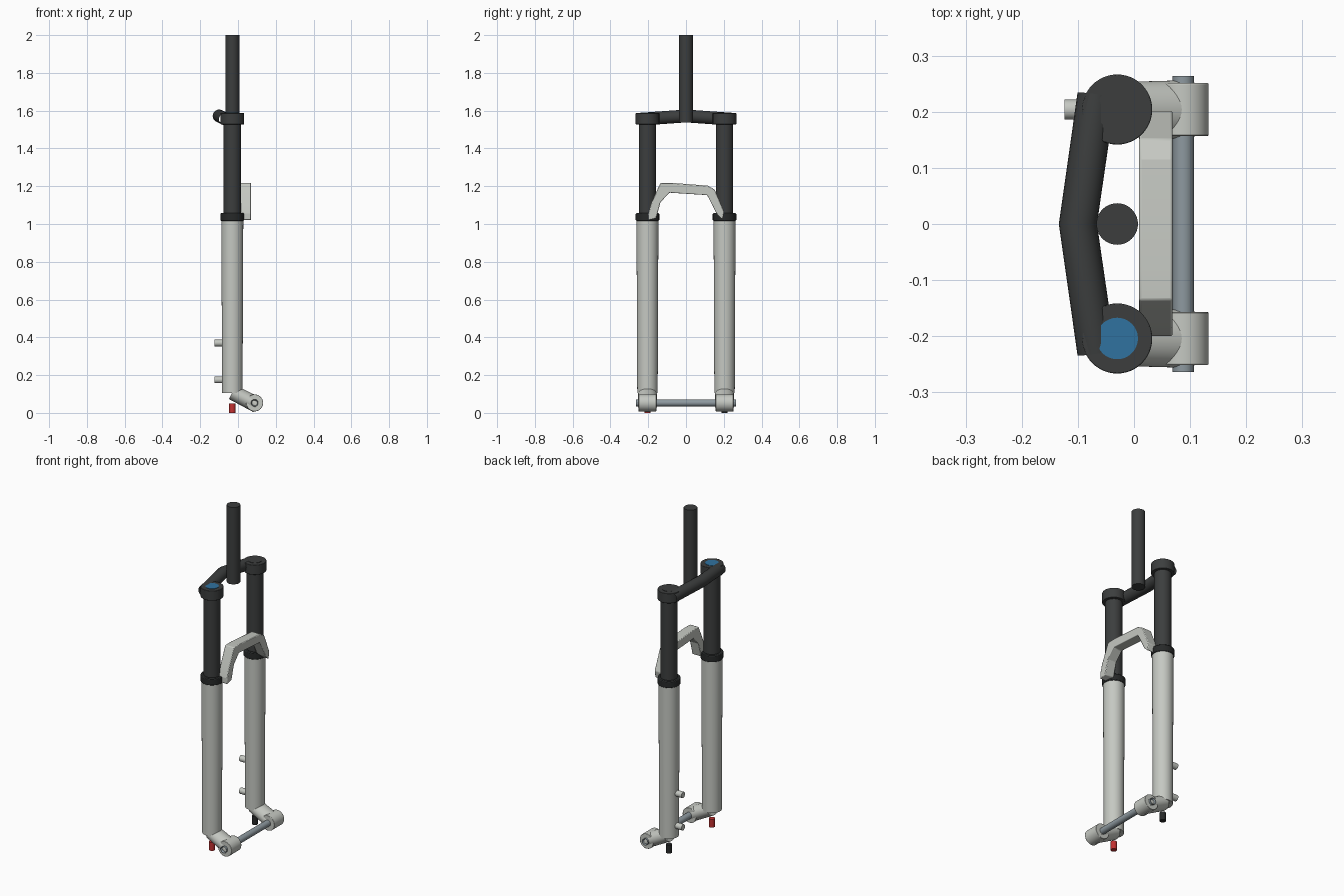
import bpy, bmesh
from math import radians
from mathutils import Vector, Matrix

if "Cube" in bpy.data.objects:
    bpy.data.objects.remove(bpy.data.objects["Cube"])


def material(name, rgb):
    m = bpy.data.materials.new(name)
    m.diffuse_color = (*rgb, 1)
    m.use_nodes = True
    m.node_tree.nodes["Principled BSDF"].inputs["Base Color"].default_value = m.diffuse_color
    return m


DARK = material("dark", (0.045, 0.048, 0.048))
BLACK = material("black", (0.02, 0.022, 0.022))
SILVER = material("silver", (0.56, 0.58, 0.54))
STEEL = material("steel", (0.27, 0.32, 0.35))
BLUE = material("blue", (0.03, 0.17, 0.35))
RED = material("red", (0.55, 0.03, 0.03))


def finish(name, bm, mat):
    bmesh.ops.recalc_face_normals(bm, faces=bm.faces)
    me = bpy.data.meshes.new(name)
    bm.to_mesh(me)
    bm.free()
    me.materials.append(mat)
    me.shade_smooth()
    me.set_sharp_from_angle(angle=radians(35))
    ob = bpy.data.objects.new(name, me)
    bpy.context.collection.objects.link(ob)
    return ob


def rod(name, a, b, r1, mat, r2=None, widen=1.0, sides=48, bevel=0.0):
    """Cylinder or cone from a to b; widen stretches it along y about a."""
    a, b = Vector(a), Vector(b)
    d = b - a
    bm = bmesh.new()
    bmesh.ops.create_cone(bm, cap_ends=True, segments=sides, radius1=r1,
                          radius2=r1 if r2 is None else r2, depth=d.length)
    rot = d.to_track_quat('Z', 'Y').to_matrix().to_4x4()
    bm.transform(Matrix.Translation((a + b) / 2)
                 @ Matrix.Diagonal((1, widen, 1, 1)) @ rot)
    ob = finish(name, bm, mat)
    if bevel:
        mod = ob.modifiers.new("edge", 'BEVEL')
        mod.width, mod.segments = bevel, 2
    return ob


X, Y = -0.03, 0.204          # leg axis
AX, AZ = 0.088, 0.053        # wheel axle

# Steerer
rod("steerer_tube", (X, 0, 1.537), (X, 0, 2.0), 0.037, DARK)

# Crown: hollow bent tube, open at both ends
cu = bpy.data.curves.new("crown_tube", 'CURVE')
cu.dimensions = '3D'
cu.bevel_depth, cu.bevel_resolution = 0.034, 8
sp = cu.splines.new('POLY')
path = [(-0.067, -0.229, 1.5555), (-0.1, 0, 1.572), (-0.067, 0.229, 1.5555)]
sp.points.add(len(path) - 1)
for p, co in zip(sp.points, path):
    p.co = (*co, 1)
cu.materials.append(DARK)
bpy.context.collection.objects.link(bpy.data.objects.new("crown_tube", cu))

# Legs
for side, s in (("right", -1), ("left", 1)):
    y = s * Y
    rod(side + "_crown_collar", (X, y, 1.528), (X, y, 1.587), 0.0625, DARK, bevel=0.002)
    rod(side + "_top_cap", (X, y, 1.57), (X, y, 1.589), 0.037, BLUE if s < 0 else DARK)
    rod(side + "_stanchion", (X, y, 1.0), (X, y, 1.56), 0.046, DARK)
    rod(side + "_seal", (X, y, 1.017), (X, y, 1.057), 0.0625, BLACK, bevel=0.004)
    rod(side + "_lower_leg", (X, y, 0.105), (X, y, 1.02), 0.054, SILVER, r2=0.058)
    rod(side + "_dropout_arm", (X, y, 0.109), (0.1, y, 0.043), 0.04, SILVER,
        r2=0.043, widen=1.22)
    rod(side + "_axle_boss", (AX, y - 0.047, AZ), (AX, y + 0.047, AZ), 0.045, SILVER,
        bevel=0.002)
    rod(side + "_bottom_knob", (X, y, 0), (X, y, 0.05), 0.017, RED if s < 0 else BLACK,
        sides=24)

# Axle with hexagonal sockets drawn into the ends
bm = bmesh.new()
bmesh.ops.create_cone(bm, cap_ends=True, segments=32, radius1=0.019, radius2=0.019,
                      depth=0.528)
caps = [f for f in bm.faces if len(f.verts) > 4]
bmesh.ops.inset_individual(bm, faces=caps, thickness=0.008)
for f in caps:
    bmesh.ops.translate(bm, verts=f.verts, vec=-f.normal * 0.015)
bm.transform(Matrix.Translation((AX, 0, AZ)) @ Matrix.Rotation(radians(90), 4, 'X'))
finish("wheel_axle", bm, STEEL)

# Brake mounts on the left leg
for i, z in enumerate((0.175, 0.37)):
    rod(f"brake_mount_{i + 1}", (X - 0.02, Y, z), (-0.124, Y, z), 0.018, SILVER, sides=32)

# Arch joining the lower legs, a slightly lopsided profile in y and z
profile = [(-0.2, 1.02), (-0.2, 1.055), (-0.186, 1.105), (-0.136, 1.217), (-0.08, 1.218),
           (0.115, 1.203), (0.152, 1.182), (0.202, 1.065), (0.194, 1.023),
           (0.165, 1.05), (0.112, 1.153), (-0.088, 1.166), (-0.135, 1.115),
           (-0.158, 1.03)]
bm = bmesh.new()
face = bm.faces.new([bm.verts.new((0.009, y, z)) for y, z in profile])
ext = bmesh.ops.extrude_face_region(bm, geom=[face])
bmesh.ops.translate(bm, vec=(0.06, 0, 0),
                    verts=[v for v in ext["geom"] if isinstance(v, bmesh.types.BMVert)])
arch = finish("brace_arch", bm, SILVER)
arch.data.set_sharp_from_angle(angle=radians(15))
mod = arch.modifiers.new("edge", 'BEVEL')
mod.width, mod.segments = 0.004, 2
